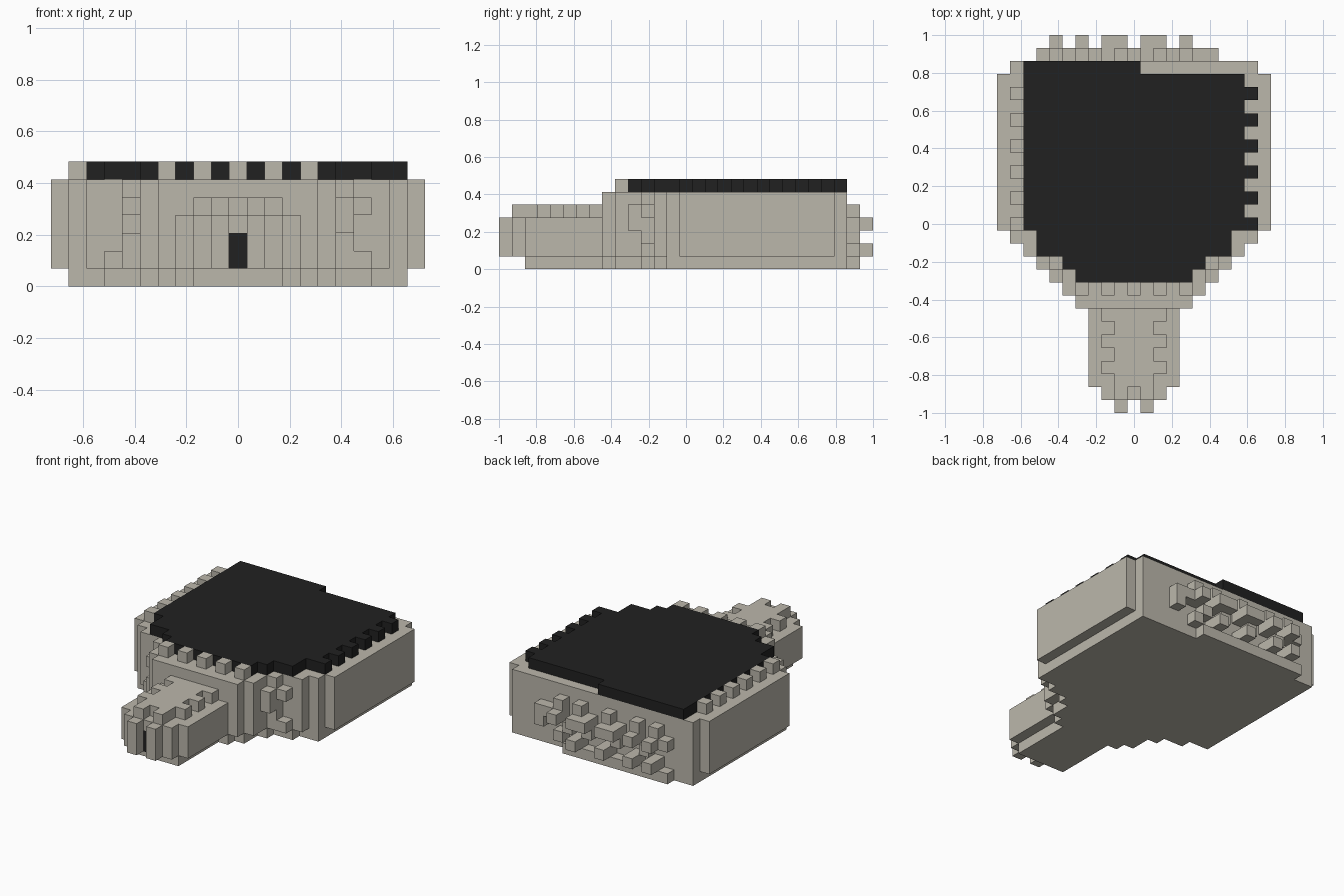
import bpy, bmesh
from mathutils import Vector

if "Cube" in bpy.data.objects:
    bpy.data.objects.remove(bpy.data.objects["Cube"], do_unlink=True)

U = 2 / 29                              # edge of one block
ORIGIN = Vector((-10.5, -14.5, 0))      # block (0, 0, 0) corner, in blocks
MID = 10                                # centre column


def material(name, rgb):
    m = bpy.data.materials.new(name)
    m.use_nodes = True
    m.diffuse_color = (*rgb, 1)
    m.node_tree.nodes["Principled BSDF"].inputs["Base Color"].default_value = (*rgb, 1)
    return m


STONE = material("warm_grey_stone", (0.50, 0.475, 0.41))
BLACK = material("black", (0.015, 0.015, 0.015))


def block(xs, ys, zs):
    return {(x, y, z) for x in xs for y in ys for z in zs}


def centred(half, ys, zs):
    return block(range(MID - half, MID + half + 1), ys, zs)


def build(name, cells, mat):
    """Skin a set of blocks with their outer faces, merged into flat panels."""
    bm = bmesh.new()
    for c in cells:
        for axis in range(3):
            for s in (-1, 1):
                n = Vector((0, 0, 0))
                n[axis] = s
                if tuple(int(a + b) for a, b in zip(c, n)) in cells:
                    continue
                u = Vector((0, 0, 0))
                u[(axis + 1) % 3] = 0.5
                v = n.cross(u)
                mid = Vector(c) + Vector((0.5, 0.5, 0.5)) + n / 2 + ORIGIN
                bm.faces.new([bm.verts.new((mid + d) * U)
                              for d in (-u - v, u - v, u + v, v - u)])
    bmesh.ops.remove_doubles(bm, verts=bm.verts, dist=U / 50)
    bmesh.ops.dissolve_limit(bm, angle_limit=0.01, verts=bm.verts, edges=bm.edges)
    me = bpy.data.meshes.new(name)
    bm.to_mesh(me)
    bm.free()
    me.materials.append(mat)
    ob = bpy.data.objects.new(name, me)
    bpy.context.collection.objects.link(ob)


# Main hall: stepped front corners, straight sides, narrower foot
half_width = {8: 4, 9: 5, 10: 5, 11: 6, 12: 8, 13: 9, 26: 9}
half_width.update({y: 10 for y in range(14, 26)})
hall = set()
for y, w in half_width.items():
    hall |= centred(w, [y], range(1, 6))
    foot = min(w, 9) if y > 12 else w - 1
    hall |= centred(foot, [y], [0])
build("main_hall", hall, STONE)

# Stones standing out of the front corners
build("left_corner_stones", block([16], [10], [3, 4]) | block([17], [11], [1, 4]), STONE)
build("right_corner_stones", block([4], [10], [1, 2, 4]) | block([3], [11], [1]), STONE)

# Entrance wing with a toothed roof and two door pillars
wing = centred(3, range(2, 8), range(1, 4)) | centred(2, range(2, 8), [0])
wing |= centred(2, [1], range(1, 4)) - block([MID], [1], [1, 2])
wing |= centred(1, range(2, 8), [4]) | centred(2, [3, 5, 7], [4])
wing |= block([9, 11], [1], [4]) | block([9, 11], [0], range(1, 4))
build("entrance_wing", wing, STONE)
build("door", block([MID], [1], [1, 2]), BLACK)

# Black roof with teeth along its left edge and a half row at the back
roof = set()
for w, ys in ((4, [10]), (5, [11]), (7, [12, 13]), (8, range(14, 26))):
    roof |= centred(w, ys, [6])
roof |= block(range(2, 11), [26], [6])
roof |= block([19], range(14, 26, 2), [6])
build("roof", roof, BLACK)

# Battlements
build("front_battlements", block(range(6, 15, 2), [9], [6]), STONE)
build("right_battlements", block([1], range(14, 26, 2), [6]), STONE)

# Rough stonework on the back wall
rubble = block(range(3, 14), [27], [0])
rubble |= block([3, 4, 6, 8, 9, 11, 12, 14, 15, 16], [27], [3])
rubble |= block([4, 6, 9, 12, 14], [27], [1, 4])
rubble |= block([5, 8, 11, 13, 16], [27], [2])
rubble |= block([4, 6, 8, 9, 11, 12, 14], [28], [3])
rubble |= block([4, 6, 9, 12], [28], [1])
build("back_stonework", rubble, STONE)
